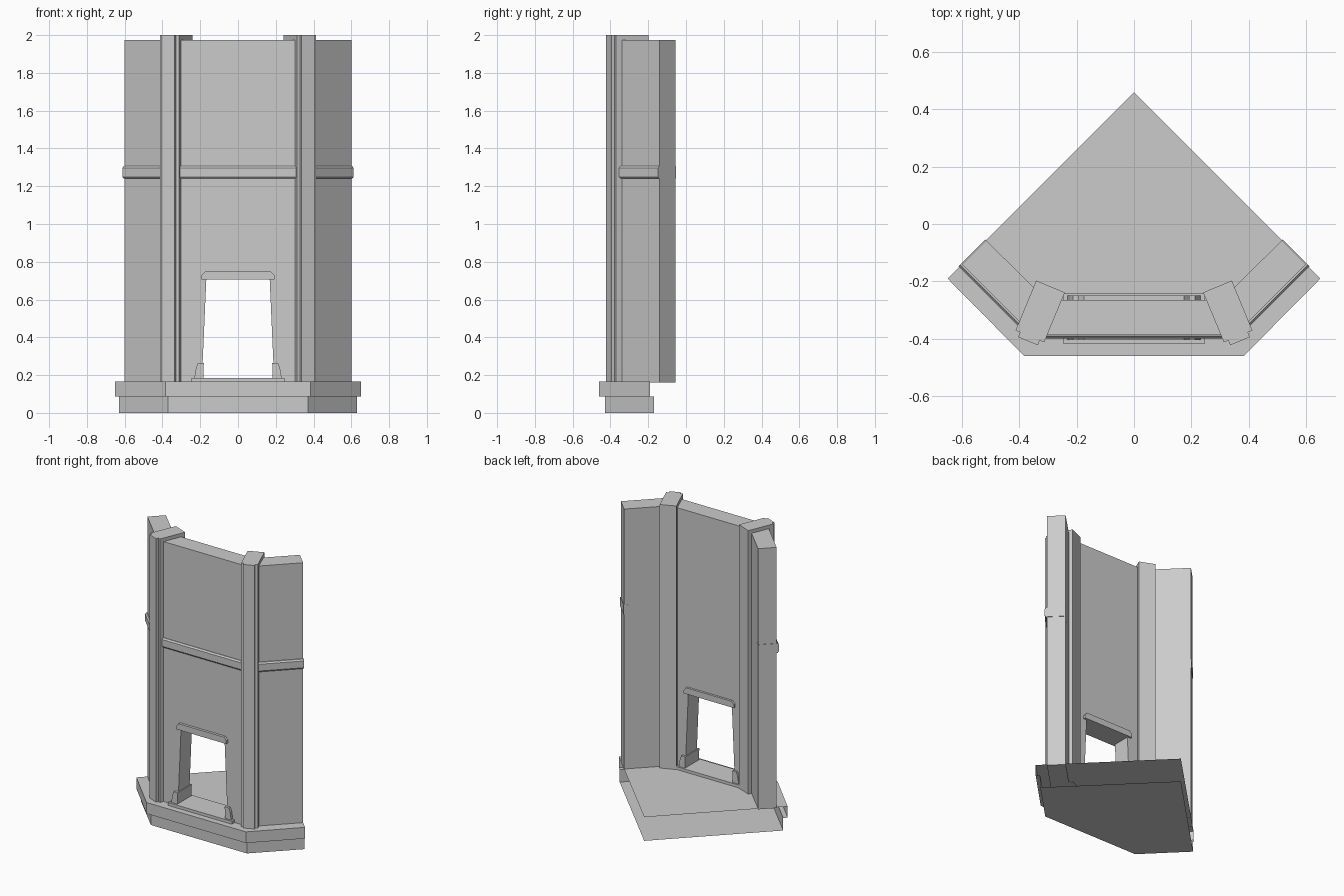
import bpy, bmesh
from mathutils import Vector

if "Cube" in bpy.data.objects:
    bpy.data.objects.remove(bpy.data.objects["Cube"])


def make(name, verts, faces):
    me = bpy.data.meshes.new(name)
    me.from_pydata([tuple(v) for v in verts], [], faces)
    bm = bmesh.new()
    bm.from_mesh(me)
    bmesh.ops.recalc_face_normals(bm, faces=bm.faces)
    bm.to_mesh(me)
    bm.free()
    ob = bpy.data.objects.new(name, me)
    bpy.context.collection.objects.link(ob)
    return ob


def loft(name, a, b):
    """Closed prism between two matching outlines."""
    n = len(a)
    faces = [list(range(n)), list(range(2 * n - 1, n - 1, -1))]
    faces += [[i, (i + 1) % n, n + (i + 1) % n, n + i] for i in range(n)]
    return make(name, list(a) + list(b), faces)


def prism_z(name, pts, z0, z1):
    return loft(name, [(x, y, z0) for x, y in pts], [(x, y, z1) for x, y in pts])


def prism_y(name, pts, y0, y1):
    return loft(name, [(x, y0, z) for x, z in pts], [(x, y1, z) for x, z in pts])


# Stepped corner plinth: floor and underside sheets, open along the two back edges
rings = [(.63, .37, -.43, 0), (.63, .37, -.43, .087),
         (.65, .383, -.46, .087), (.65, .383, -.46, .165)]
verts, faces = [], []
for xo, xi, yf, z in rings:
    ys = .46 - xo
    verts += [(-xo, ys, z), (-xi, yf, z), (xi, yf, z), (xo, ys, z)]
for r in range(3):
    faces += [[4 * r + i, 4 * r + i + 1, 4 * r + i + 5, 4 * r + i + 4] for i in range(3)]
verts += [(0, .46, 0), (0, .46, .165)]
faces += [[3, 2, 1, 0, 16], [12, 13, 14, 15, 17]]
plinth = make("plinth", verts, faces)
if plinth.data.polygons[-1].normal.z < 0:
    plinth.data.flip_normals()

# Front wall with tapered doorway
prism_y("front_wall", [(-.31, .16), (-.192, .16), (-.167, .725), (.167, .725),
                       (.192, .16), (.31, .16), (.31, 1.975), (-.31, 1.975)], -.387, -.265)

# Doorway sill and lintel
prism_y("door_sill", [(-.245, .16), (.245, .16), (.245, .185), (-.245, .185)], -.418, -.24)
prism_y("door_lintel", [(-.193, .705), (.193, .705), (.193, .728), (.175, .748),
                        (-.175, .748), (-.193, .728)], -.405, -.25)

# Front rail, chamfered along its front edges
rail = [(0, 1.24), (.006, 1.24), (.014, 1.25), (.014, 1.297), (.006, 1.307), (0, 1.307)]
loft("front_rail", [(-.32, -.385 - d, z) for d, z in rail],
     [(.32, -.385 - d, z) for d, z in rail])

for s, side in ((-1, "left"), (1, "right")):
    # Angled side wall
    prism_z(side + "_wall", [(s * x, y) for x, y in
            [(.355, -.385), (.6, -.14), (.516, -.056), (.306, -.265)]], .16, 1.975)

    # Side rail, wrapping the wall's cut end
    n = Vector((.7071, -.7071, 0))
    ends = []
    for base in (Vector((.35, -.39, 0)), Vector((.602, -.138, 0))):
        ring = []
        for d, z in rail:
            p = base + n * (d if d > 0 else -.119)
            ring.append((s * p.x, p.y, z))
        ends.append(ring)
    loft(side + "_rail", *ends)

    # Corner pillar with a raised front strip
    prof = [(-.054, 0), (.054, 0), (.054, .188), (.037, .188), (.037, .206),
            (-.037, .206), (-.037, .188), (-.054, .188)]
    prism_z(side + "_pillar", [(s * (.291 + .924 * u + .383 * v), -.218 + .383 * u - .924 * v)
                               for u, v in prof], .16, 2.0)

    # Door jamb foot
    prism_y(side + "_jamb_foot", [(s * x, z) for x, z in
            [(.184, .18), (.232, .18), (.222, .24), (.212, .265), (.181, .265)]], -.405, -.25)
